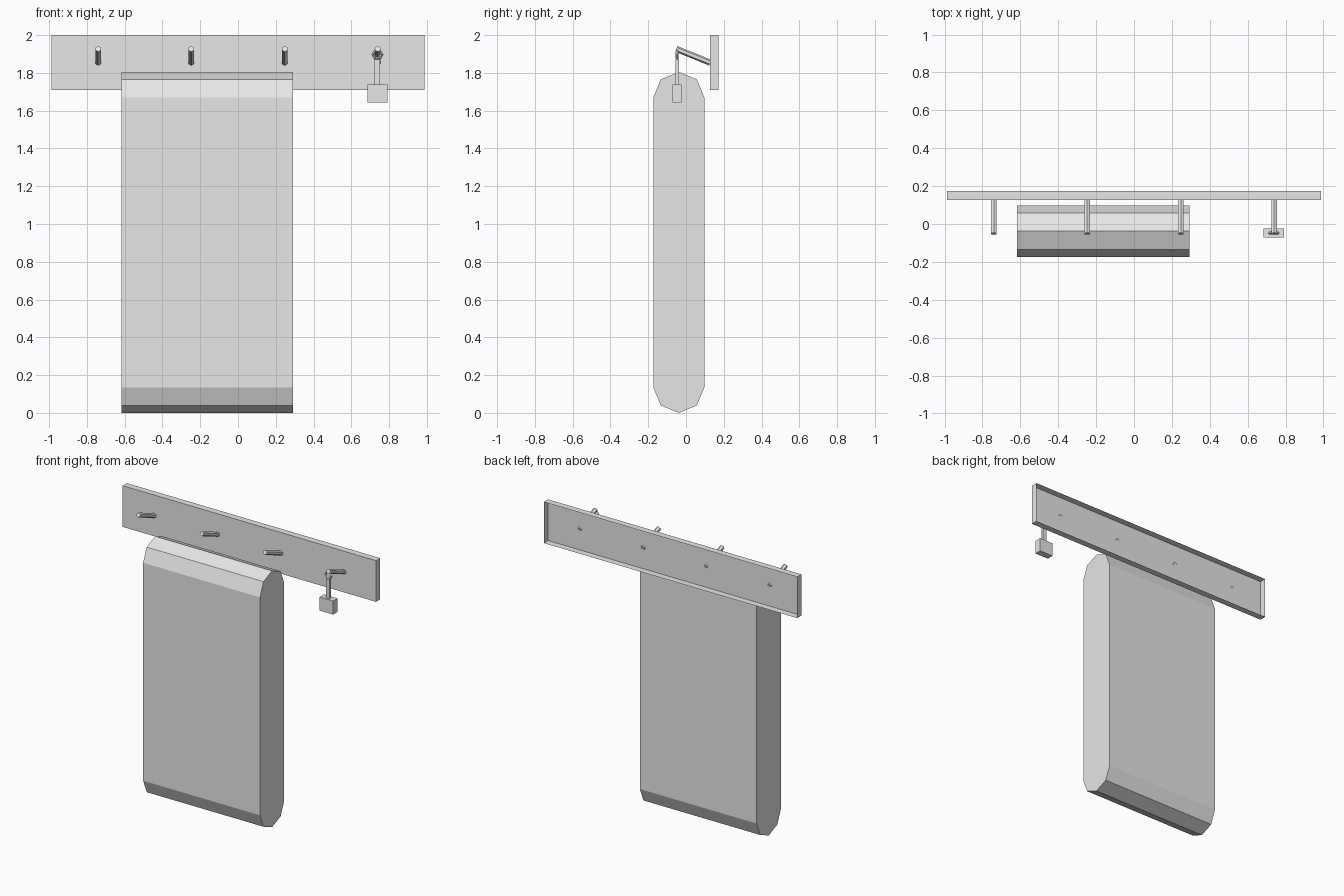
import bpy, bmesh, math
from mathutils import Vector

if "Cube" in bpy.data.objects:
    bpy.data.objects.remove(bpy.data.objects["Cube"])

grey = bpy.data.materials.new("light grey")
grey.diffuse_color = (0.8, 0.8, 0.8, 1)
grey.use_nodes = True
grey.node_tree.nodes["Principled BSDF"].inputs["Base Color"].default_value = grey.diffuse_color


def finish(name, bm):
    bmesh.ops.recalc_face_normals(bm, faces=bm.faces)
    mesh = bpy.data.meshes.new(name)
    bm.to_mesh(mesh)
    bm.free()
    mesh.materials.append(grey)
    obj = bpy.data.objects.new(name, mesh)
    bpy.context.collection.objects.link(obj)
    return obj


def box(name, lo, hi, open_back=False):
    bm = bmesh.new()
    bmesh.ops.create_cube(bm, size=1)
    for v in bm.verts:
        v.co = [lo[i] if v.co[i] < 0 else hi[i] for i in range(3)]
    if open_back:
        back = [f for f in bm.faces if all(v.co.y == f.verts[0].co.y for v in f.verts)
                and f.calc_center_median().y > (lo[1] + hi[1]) / 2]
        bmesh.ops.delete(bm, geom=back, context='FACES_ONLY')
    return finish(name, bm)


def rod(name, a, b, radius, sides):
    a, b = Vector(a), Vector(b)
    bm = bmesh.new()
    bmesh.ops.create_cone(bm, cap_ends=True, segments=sides, radius1=radius,
                          radius2=radius, depth=(b - a).length)
    rot = (b - a).to_track_quat('Z', 'Y').to_matrix()
    for v in bm.verts:
        v.co = rot @ v.co + (a + b) / 2
    return finish(name, bm)


# Wall board, hollow and open at the back
box("wall_board", (-0.987, 0.126, 1.71), (0.987, 0.173, 2.0), open_back=True)

# Four slanted pegs
for i, x in enumerate((-0.74, -0.247, 0.247, 0.74)):
    rod(f"peg_{i + 1}", (x, 0.129, 1.854), (x, -0.051, 1.927), 0.016, 6)

# Hanging padded slab: octagon halves stretched vertically, extruded along x
R, CY = 0.135, -0.038
bm = bmesh.new()
profile = []
for start, cz in ((0, 1.805 - R), (180, R)):
    for k in range(5):
        a = math.radians(start + 45 * k)
        profile.append(bm.verts.new((-0.618, CY + R * math.cos(a), cz + R * math.sin(a))))
cap = bm.faces.new(profile)
ext = bmesh.ops.extrude_face_region(bm, geom=[cap], use_keep_orig=True)
bmesh.ops.translate(bm, vec=(0.91, 0, 0),
                    verts=[g for g in ext["geom"] if isinstance(g, bmesh.types.BMVert)])
finish("hanging_slab", bm)

# Hanging tag: ring, stem and block
KX, KY = 0.738, -0.047
bm = bmesh.new()
SEG, MINOR = 6, 4
grid = []
for i in range(SEG):
    a = math.tau * i / SEG
    loop = []
    for j in range(MINOR):
        b = math.tau * j / MINOR
        r = 0.024 + 0.008 * math.cos(b)
        loop.append(bm.verts.new((KX + r * math.cos(a), KY + 0.008 * math.sin(b),
                                  1.897 + r * math.sin(a))))
    grid.append(loop)
for i in range(SEG):
    for j in range(MINOR):
        n, m = (i + 1) % SEG, (j + 1) % MINOR
        bm.faces.new((grid[i][j], grid[n][j], grid[n][m], grid[i][m]))
finish("tag_ring", bm)
box("tag_stem", (KX - 0.015, KY - 0.009, 1.735), (KX + 0.015, KY + 0.009, 1.872))
box("tag_block", (KX - 0.053, KY - 0.024, 1.643), (KX + 0.053, KY + 0.024, 1.739))
